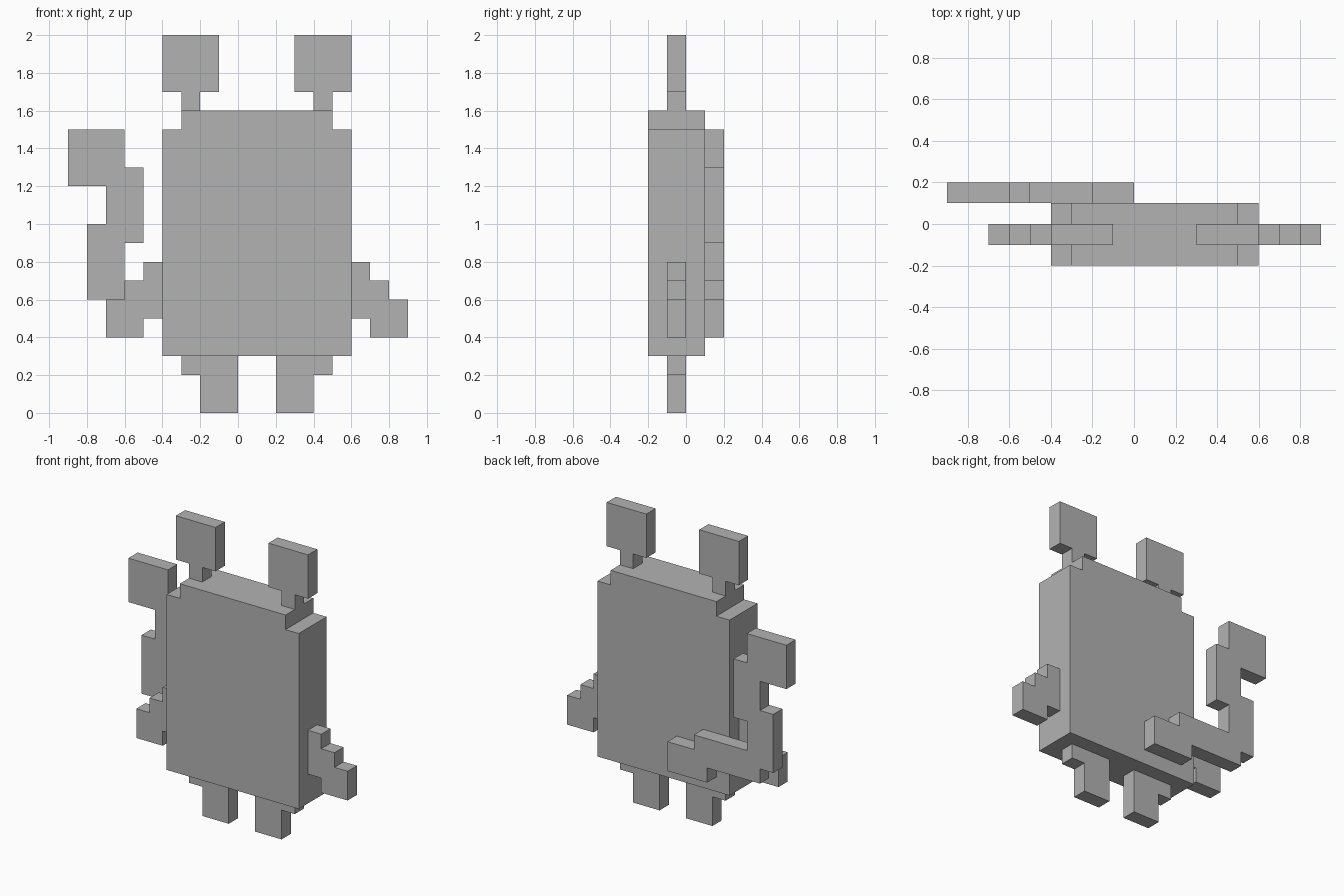
import bpy
import bmesh

CELL = 0.1      # size of one block
AXIS = 1        # the body's mirror line, in blocks along x

default_cube = bpy.data.objects.get("Cube")
if default_cube:
    bpy.data.objects.remove(default_cube, do_unlink=True)

grey = bpy.data.materials.new("plain grey")
grey.use_nodes = True
colour = (0.45, 0.45, 0.45, 1.0)
grey.diffuse_color = colour
grey.node_tree.nodes["Principled BSDF"].inputs["Base Color"].default_value = colour


def slab(name, outline, front, back):
    """Extrude a stepped front outline (x, z in blocks) from front to back."""
    bm = bmesh.new()
    corners = [bm.verts.new((x * CELL, front * CELL, z * CELL)) for x, z in outline]
    face = bm.faces.new(corners)
    extruded = bmesh.ops.extrude_face_region(bm, geom=[face])
    moved = [item for item in extruded["geom"] if isinstance(item, bmesh.types.BMVert)]
    bmesh.ops.translate(bm, verts=moved, vec=(0, (back - front) * CELL, 0))
    bmesh.ops.recalc_face_normals(bm, faces=bm.faces)
    mesh = bpy.data.meshes.new(name)
    bm.to_mesh(mesh)
    bm.free()
    mesh.materials.append(grey)
    part = bpy.data.objects.new(name, mesh)
    bpy.context.scene.collection.objects.link(part)
    return part


def mirrored(outline):
    """Reflect an outline across the body's mirror line."""
    return [(2 * AXIS - x, z) for x, z in outline]


def pair(name, outline):
    """Build a thin limb on the left and its reflection on the right."""
    slab("left_" + name, outline, -1, 0)
    slab("right_" + name, mirrored(outline), -1, 0)


# Body: thick slab with notched top corners
body_half = [(6, 3), (6, 15), (5, 15), (5, 16)]
slab("body", body_half + mirrored(body_half)[::-1], -2, 1)

# Limbs: ears on stalks, stepped arms and legs
pair("ear", [(4, 16), (5, 16), (5, 17), (6, 17), (6, 20), (3, 20), (3, 17), (4, 17)])
pair("arm", [(6, 5), (7, 5), (7, 4), (9, 4), (9, 6), (8, 6), (8, 7), (7, 7), (7, 8), (6, 8)])
pair("leg", [(2, 0), (4, 0), (4, 2), (5, 2), (5, 3), (2, 3)])

# Tail: flat stepped curl behind the body, up one side
lower_edge = [(0, 4), (-3, 4), (-3, 5), (-7, 5), (-7, 6), (-8, 6), (-8, 10), (-7, 10)]
tip = [(-7, 12), (-9, 12), (-9, 15), (-6, 15)]
upper_edge = [(-6, 13), (-5, 13), (-5, 9), (-6, 9), (-6, 7), (-2, 7), (-2, 6), (0, 6)]
slab("tail", lower_edge + tip + upper_edge, 1, 2)
